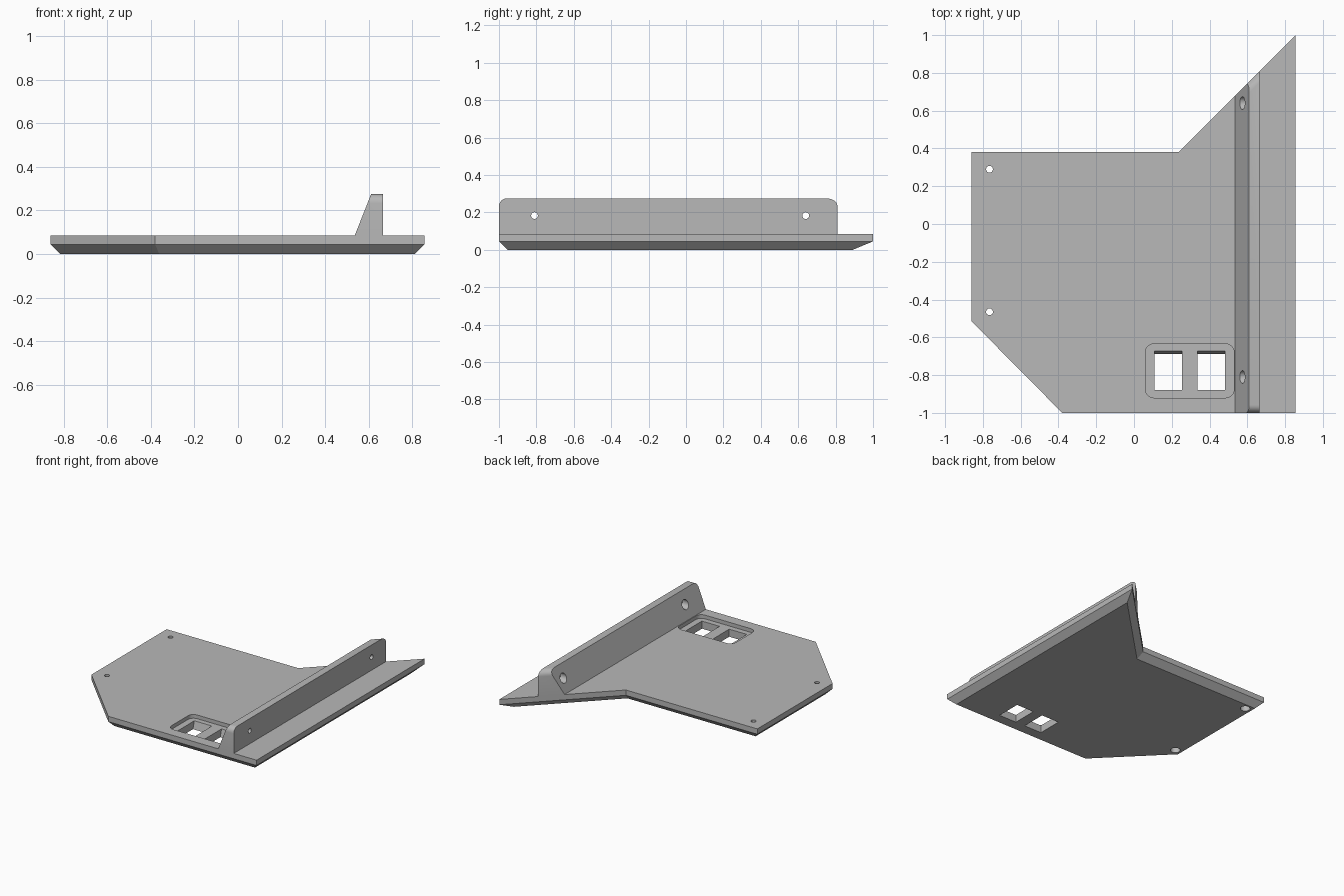
import bpy, bmesh, math
from mathutils import Matrix, Vector

cube = bpy.data.objects.get("Cube")
if cube:
    bpy.data.objects.remove(cube, do_unlink=True)

grey = bpy.data.materials.new("plain grey")
grey.use_nodes = True
grey.diffuse_color = (0.48, 0.48, 0.48, 1)
grey.node_tree.nodes["Principled BSDF"].inputs["Base Color"].default_value = grey.diffuse_color


def add_object(name, bm):
    bmesh.ops.recalc_face_normals(bm, faces=bm.faces)
    mesh = bpy.data.meshes.new(name)
    bm.to_mesh(mesh)
    bm.free()
    mesh.materials.append(grey)
    obj = bpy.data.objects.new(name, mesh)
    bpy.context.collection.objects.link(obj)
    return obj


def loft(lower, upper):
    """Closed solid between two matching loops of points."""
    bm = bmesh.new()
    a = [bm.verts.new(p) for p in lower]
    b = [bm.verts.new(p) for p in upper]
    base = bm.faces.new(a)
    bm.faces.new(b)
    for i in range(len(a)):
        j = (i + 1) % len(a)
        bm.faces.new((a[i], a[j], b[j], b[i]))
    bmesh.ops.recalc_face_normals(bm, faces=bm.faces)
    return bm, base


def prism(outline, z0, z1):
    return loft([(x, y, z0) for x, y in outline], [(x, y, z1) for x, y in outline])


def rectangle(x0, x1, y0, y1):
    return [(x0, y0), (x1, y0), (x1, y1), (x0, y1)]


def cylinder(center, radius, length, axis):
    bm = bmesh.new()
    turn = Vector((0, 0, 1)).rotation_difference(Vector(axis)).to_matrix().to_4x4()
    bmesh.ops.create_cone(bm, cap_ends=True, segments=32, radius1=radius, radius2=radius,
                          depth=length, matrix=Matrix.Translation(center) @ turn)
    return bm


def cut(obj, bm):
    cutter = add_object("cutter", bm)
    mod = obj.modifiers.new("cut", 'BOOLEAN')
    mod.operation, mod.solver, mod.object = 'DIFFERENCE', 'EXACT', cutter
    bpy.context.view_layer.objects.active = obj
    bpy.ops.object.modifier_apply(modifier=mod.name)
    bpy.data.objects.remove(cutter, do_unlink=True)


def smooth(obj):
    bpy.ops.object.select_all(action='DESELECT')
    obj.select_set(True)
    bpy.context.view_layer.objects.active = obj
    bpy.ops.object.shade_smooth_by_angle(angle=math.radians(25))


TOP, RIM = 0.085, 0.045

# Base plate with a chamfered underside
outline = [(-0.86, 0.38), (-0.86, -0.515), (-0.38, -1), (0.855, -1), (0.855, 1), (0.235, 0.38)]
bm, base = prism(outline, RIM, TOP)
bmesh.ops.inset_individual(bm, faces=[base], thickness=RIM, use_even_offset=True)
for v in base.verts:
    v.co.z = 0
plate = add_object("base_plate", bm)

# Rounded shallow recess
bm, base = prism(rectangle(0.06, 0.53, -0.92, -0.635), 0.057, 0.2)
uprights = [e for e in bm.edges if abs(e.verts[0].co.z - e.verts[1].co.z) > 0.01]
bmesh.ops.bevel(bm, geom=uprights, offset=0.045, segments=6, profile=0.5, affect='EDGES')
cut(plate, bm)

# Two socket openings with a sloping back wall
for x0, x1 in ((0.108, 0.255), (0.335, 0.482)):
    bm, base = loft([(x, y, -0.02) for x, y in rectangle(x0, x1, -0.878, -0.695)],
                    [(x, y, 0.07) for x, y in rectangle(x0, x1, -0.878, -0.67)])
    cut(plate, bm)

# Screw holes, counterbored from below
for y in (0.29, -0.465):
    cut(plate, cylinder((-0.765, y, 0), 0.018, 0.4, (0, 0, 1)))
    cut(plate, cylinder((-0.765, y, 0), 0.034, 0.08, (0, 0, 1)))
smooth(plate)

# Upright rib, its back end trimmed along the plate's diagonal
profile = [(0.535, TOP), (0.665, TOP), (0.665, 0.275), (0.61, 0.275)]
bm, base = loft([(x, -1, z) for x, z in profile], [(x, x + 0.145, z) for x, z in profile])
tips = [e for e in bm.edges
        if min(v.co.z for v in e.verts) > 0.27
        and abs(e.verts[0].co.y - e.verts[1].co.y) < 0.1]
bmesh.ops.bevel(bm, geom=tips, offset=0.042, segments=6, profile=0.5, affect='EDGES')
rib = add_object("upright_rib", bm)

# Screw holes through the rib, counterbored on the sloping side
for y in (-0.81, 0.64):
    cut(rib, cylinder((0.6, y, 0.183), 0.018, 0.4, (1, 0, 0)))
    cut(rib, cylinder((0.52, y, 0.183), 0.034, 0.2, (1, 0, 0)))
smooth(rib)
